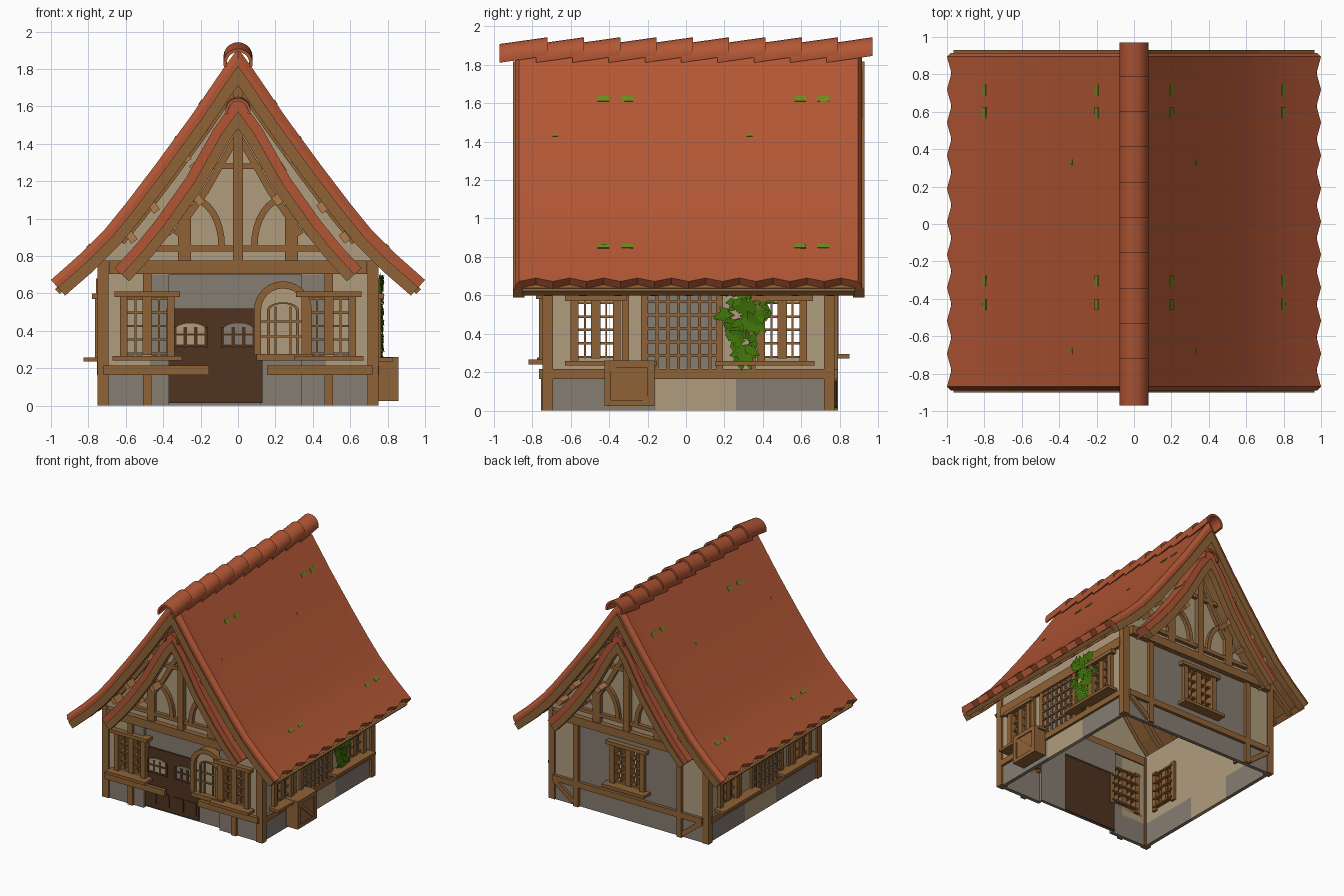
import bpy, bmesh, math, random

if "Cube" in bpy.data.objects:
    bpy.data.objects.remove(bpy.data.objects["Cube"])
random.seed(4)

def material(name, r, g, b):
    m = bpy.data.materials.new(name)
    m.diffuse_color = (r, g, b, 1)
    m.use_nodes = True
    m.node_tree.nodes["Principled BSDF"].inputs["Base Color"].default_value = m.diffuse_color
    return m

RED = material("roof tile red", .445, .094, .035)
WOOD = material("timber brown", .275, .123, .038)
LIGHT = material("light timber", .44, .20, .075)
PLASTER = material("beige plaster", .43, .335, .205)
STONE = material("grey stone", .24, .205, .165)
DARK = material("dark door wood", .082, .034, .015)
MOSS = material("moss green", .145, .26, .012)
IVY = material("ivy green", .05, .17, .003)

def make(name, bm, mat, smooth=False):
    bmesh.ops.recalc_face_normals(bm, faces=bm.faces)
    me = bpy.data.meshes.new(name)
    bm.to_mesh(me)
    bm.free()
    me.materials.append(mat)
    ob = bpy.data.objects.new(name, me)
    bpy.context.collection.objects.link(ob)
    if smooth:
        bpy.ops.object.select_all(action='DESELECT')
        ob.select_set(True)
        bpy.context.view_layer.objects.active = ob
        bpy.ops.object.shade_smooth_by_angle(angle=math.radians(25))
    return ob

def loft(name, sections, mat, smooth=False):
    bm = bmesh.new()
    rings = [[bm.verts.new(p) for p in s] for s in sections]
    n = len(rings[0])
    for a, b in zip(rings, rings[1:]):
        for i in range(n):
            bm.faces.new((a[i], a[(i+1) % n], b[(i+1) % n], b[i]))
    bm.faces.new(rings[0])
    bm.faces.new(rings[-1])
    return make(name, bm, mat, smooth)

# Side-local coordinates: u along the wall, d outwards from it, z up
SIDE = {"front": lambda u, d, z: (u, -.735-d, z), "back": lambda u, d, z: (u, .765+d, z),
        "right": lambda u, d, z: (.735+d, u, z), "left": lambda u, d, z: (-.735-d, u, z),
        "y": lambda u, d, z: (u, d, z)}

def plate(side, name, pts, d0, d1, mat, smooth=False):
    f = SIDE[side]
    return loft(name, [[f(u, d, z) for u, z in pts] for d in (d0, d1)], mat, smooth)

def box(side, name, u0, u1, z0, z1, d0, d1, mat):
    return plate(side, name, [(u0, z0), (u1, z0), (u1, z1), (u0, z1)], d0, d1, mat)

def offset(prof, o):
    out = []
    for i, (x, z) in enumerate(prof):
        a, b = prof[max(i-1, 0)], prof[min(i+1, len(prof)-1)]
        dx, dz = b[0]-a[0], b[1]-a[1]
        l = math.hypot(dx, dz)
        out.append((0, z-o*l/dx) if x == 0 and dx > 0 else (x+o*dz/l, z-o*dx/l))
    return out

def strip(prof, o0, o1, s=1):
    return [(s*x, z) for x, z in offset(prof, o0)+offset(prof, o1)[::-1]]

def bar(side, name, p, q, w, d0, d1, mat=WOOD):
    return plate(side, name, strip([p, q], -w/2, w/2), d0, d1, mat)

def wall(side, name, u0, u1, z0, z1, holes, mat, d0=-.03, d1=0):
    u = u0
    for a, b, c, e in holes:
        if a > u:
            box(side, name, u, a, z0, z1, d0, d1, mat)
        box(side, name, a, b, z0, c, d0, d1, mat)
        box(side, name, a, b, e, z1, d0, d1, mat)
        u = b
    if u1 > u:
        box(side, name, u, u1, z0, z1, d0, d1, mat)

def window(side, u0, u1, z0, z1, sill=True):
    for u in (u0, u1):
        box(side, "window_jamb", u-.02, u+.02, z0-.02, z1+.02, -.05, .03, WOOD)
    box(side, "window_header", u0-.05, u1+.05, z1, z1+.03, -.03, .045, WOOD)
    if sill:
        box(side, "window_sill", u0-.06, u1+.06, z0-.03, z0-.005, -.03, .085, WOOD)
    m = (u0+u1)/2
    box(side, "window_mullion", m-.025, m+.025, z0, z1, -.045, .015, WOOD)
    for k in (.25, .75):
        u = u0+(u1-u0)*k
        box(side, "window_bar", u-.005, u+.005, z0, z1, -.045, .005, WOOD)
    for k in (.03, .27, .5, .73, .97):
        z = z0+(z1-z0)*k
        box(side, "window_bar", u0, u1, z-.006, z+.006, -.06, .006, WOOD)

# Roof profiles (right half, apex to eave)
MAIN = [(0, 1.91), (.08, 1.80), (.25, 1.55), (.44, 1.29), (.6, 1.08), (.71, .945), (.85, .805), (1, .675)]
SMALL = [(0, 1.66), (.13, 1.48), (.28, 1.215), (.44, .99), (.55, .855), (.66, .735)]

def arc_tile(name, y0, y1, z0, z1, r):
    def ring(y, z):
        a = [math.pi*(-.08+1.16*i/12) for i in range(13)]
        pts = [(r*math.cos(t), y, z+r*math.sin(t)) for t in a]
        return pts+[(.78*r*math.cos(t), y, z+.78*r*math.sin(t)) for t in a[::-1]]
    loft(name, [ring(y0, z0), ring(y1, z1)], RED, True)

# Main roof: tiles with rolled ends and scalloped eaves, boards, barge boards, rafters
for s in (1, -1):
    secs = []
    for i in range(21):
        y = -.87+1.765*i/20
        prof = MAIN[:-1]+[(1-.022*(i % 2), .672+.02*(i % 2))]
        if i == 0:
            secs.append([(x, -.89, z) for x, z in strip(prof, .03, .055, s)])
        secs.append([(x, y, z) for x, z in strip(prof, .003*(i % 2), .055, s)])
        if i == 20:
            secs.append([(x, .915, z) for x, z in strip(prof, .03, .055, s)])
    loft("main_roof_tiles", secs, RED, True)
    plate("y", "roof_boards", strip(MAIN, .05, .075, s), -.88, .905, WOOD)
    for y0, y1 in ((-.9, -.84), (.87, .93)):
        plate("y", "barge_board", strip(MAIN, .055, .115, s), y0, y1, WOOD)
    for i in range(9):
        y = -.72+i*.184
        plate("y", "rafter", strip(MAIN, .075, .105, s), y-.02, y+.02, WOOD)
    bar("y", "eave_board", (s*.93, .645), (s*.965, .61), .035, -.85, .88, WOOD)
    # Small gable roofs and purlin ends at both fronts
    for y0, y1, b0, b1 in ((-.885, -.735, -.895, -.84), (.765, .915, .87, .925)):
        plate("y", "small_roof_tiles", strip(SMALL, 0, .05, s), y0, y1, RED, True)
        plate("y", "small_barge_board", strip(SMALL, .05, .105, s), b0, b1, WOOD)
        plate("y", "small_roof_boards", strip(SMALL, .05, .065, s), y0, y1, WOOD)
        for x, z in ((.57, .9), (.45, 1.06), (.28, 1.33), (.19, 1.48), (.37, .94), (.23, 1.27), (.21, 1.1)):
            bar("y", "purlin_end", (s*x-.016, z+.022), (s*x+.016, z-.022), .04, y0+.03, y1-.03, LIGHT)
    # Moss patches
    for x, w in ((.2, .06), (.8, .06), (.335, .03)):
        for y in ((-.43, -.305, .595, .715) if w > .05 else (-.68, .33)):
            i = max(j for j in range(7) if MAIN[j][0] < x)
            (xa, za), (xb, zb) = MAIN[i], MAIN[i+1]
            k = (zb-za)/(xb-xa)
            h = .009 if w > .05 else .005
            pr = [(q, za+(q-xa)*k) for q in (x-h, x+h)]
            plate("y", "moss", strip(pr, -.003, .006, s), y-w/2, y+w/2, MOSS)

# Ridge tiles
for i in range(10):
    y = -.97+.189*i
    arc_tile("ridge_tile", y, min(y+.25, .97), 1.83, 1.865, .078)
arc_tile("small_ridge_tile", -.9, -.74, 1.575, 1.585, .068)
arc_tile("small_ridge_tile", .77, .93, 1.585, 1.575, .068)

# Corner posts
for x in (-.722, .722):
    for y in (-.719, .745):
        box("y", "corner_post", x-.03, x+.03, 0, .775, y-.028, y+.028, WOOD)

# Gables with timber framing
for side in ("front", "back"):
    half = [p for p in offset(MAIN, .07) if p[0] < .7]+[(.72, .8), (.72, .7)]
    plate(side, "gable_panel", half+[(-x, z) for x, z in half[:0:-1]], -.03, 0, PLASTER)
    box(side, "tie_beam", -.69, .69, .705, .775, -.04, .045, WOOD)
    box(side, "gable_rail", -.47, .47, .825, .855, 0, .03, WOOD)
    box(side, "collar_beam", -.2, .2, 1.265, 1.295, 0, .03, WOOD)
    box(side, "king_post", -.027, .027, .775, 1.74, 0, .04, WOOD)
    for s in (1, -1):
        box(side, "gable_post", s*.285-.035, s*.285+.035, .775, 1.16, 0, .03, WOOD)
        plate(side, "wall_rafter", strip(MAIN[:6], .08, .13, s), 0, .03, WOOD)
        plate(side, "small_wall_rafter", strip(SMALL[:4], .11, .145, s), 0, .03, WOOD)
        curve = [(.25-.18*math.cos(t), .855+.27*math.sin(t)) for t in [i*math.pi/16 for i in range(9)]]
        plate(side, "curved_brace", strip(curve, 0, .035, s), 0, .03, WOOD)

# Front wall: side bays with windows, recessed middle with door
for s in (1, -1):
    h = sorted((s*.36, s*.61))
    a, b = sorted((s*.47, s*.7))
    g0, g1 = (.34, .47) if s > 0 else (-.47, -.37)
    wall("front", "front_wall", a, b, .19, .71, [(max(h[0], a), min(h[1], b), .27, .58)], PLASTER)
    wall("front", "front_wall_inner", g0, g1, .19, .71, [(max(h[0], g0), min(h[1], g1), .27, .58)], STONE)
    box("front", "front_plinth", min(a, g0), max(b, g1), 0, .19, -.03, 0, STONE)
    window("front", h[0], h[1], .27, .58)
    box("front", "front_post_low", s*.485-.023, s*.485+.023, 0, .2, -.01, .02, WOOD)
    box("front", "front_post_high", s*.485-.023, s*.485+.023, .6, .71, -.01, .02, WOOD)
wall("front", "entrance_wall", -.38, .36, 0, .71, [(-.38, .12, 0, .5)], STONE, -.06, -.035)
box("front", "front_beam_left", -.72, -.155, .165, .215, 0, .03, WOOD)
box("front", "front_beam_right", .155, .72, .165, .215, 0, .03, WOOD)

# Double door with arched lights
def arch(c, w, z0, zs, h):
    top = [(c+w*math.cos(t), zs+h*math.sin(t)) for t in [i*math.pi/12 for i in range(13)]]
    return [(c+w, z0)]+top+[(c-w, z0)]

for c, glass in ((-.254, PLASTER), (.002, STONE)):
    box("front", "door_leaf", c-.128, c+.128, .015, .52, -.045, -.02, DARK)
    plate("front", "door_light", arch(c, .085, .32, .4, .04), -.02, -.014, glass)
    for u in (-.085, -.028, .028, .085):
        box("front", "door_light_bar", c+u-.009, c+u+.009, .31, .42, -.016, -.009, DARK)
    for z in (.32, .38):
        box("front", "door_light_bar", c-.09, c+.09, z-.006, z+.006, -.016, -.009, DARK)
    for u in (-.06, .06):
        box("front", "door_panel", c+u-.05, c+u+.05, .05, .16, -.02, -.012, DARK)

# Arched window beside the door
plate("front", "arch_glazing", arch(.24, .13, .26, .5, .13), -.03, -.005, PLASTER)
for w, t, d in ((.155, .038, .03), (.085, .016, .012)):
    o, i = arch(.24, w, .27, .51, w*(1 if w > .1 else .5)), arch(.24, w-t, .27, .51, (w-t)*(1 if w > .1 else .5))
    plate("front", "arch_frame", o+i[::-1], -.035, d, WOOD)
box("front", "arch_sill", .1, .4, .24, .275, -.02, .04, WOOD)
for u in (.2, .28):
    box("front", "arch_bar", u-.005, u+.005, .27, .53, -.02, .004, WOOD)
for z in (.37, .45):
    box("front", "arch_bar", .12, .36, z-.006, z+.006, -.02, .005, WOOD)

# Back wall with one window, beam and braces
wall("back", "back_wall_middle", -.47, .47, .19, .71, [(-.14, .14, .3, .62)], STONE)
window("back", -.14, .14, .3, .62)
box("back", "back_plinth", -.7, .7, 0, .19, -.03, 0, STONE)
box("back", "back_beam", -.7, .7, .165, .215, -.01, .025, WOOD)
for s in (1, -1):
    box("back", "back_wall_side", min(s*.47, s*.7), max(s*.47, s*.7), .19, .71, -.03, 0, PLASTER)
    box("back", "back_post", s*.485-.023, s*.485+.023, 0, .71, -.01, .025, WOOD)
    p, q = ((.51, .03), (.69, .17)) if s > 0 else ((-.69, .17), (-.51, .03))
    bar("back", "back_brace", p, q, .04, 0, .022)

# Side walls: two windows and a lattice bay each
for side in ("right", "left"):
    wall(side, "side_wall", -.7, .73, .19, .79, [(-.58, -.36, .27, .57), (.39, .61, .27, .57)], PLASTER)
    box(side, "lattice_back", -.2, .16, .22, .6, -.02, .004, STONE)
    for a, b, m in ((-.7, -.16, STONE), (-.16, .26, PLASTER), (.26, .73, STONE)):
        box(side, "side_plinth", a, b, 0, .19, -.03, 0, m)
    box(side, "side_beam", -.7, .73, .165, .215, -.01, .02, WOOD)
    box(side, "side_top_beam", -.7, .73, .6, .68, -.01, .025, WOOD)
    window(side, -.58, -.36, .27, .57, False)
    window(side, .39, .61, .27, .57, False)
    for a, b in ((-.63, -.15), (.15, .67)):
        box(side, "side_sill", a, b, .235, .258, -.02, .09, WOOD)
    for u in (-.315, -.215, .175, .345):
        box(side, "side_post", u-.018, u+.018, .2, .62, 0, .02, WOOD)
    for i in range(6):
        u = -.15+i*.055
        box(side, "lattice_upright", u-.008, u+.008, .215, .6, .004, .016, WOOD)
    for i in range(5):
        box(side, "lattice_rail", -.2, .16, .28+i*.07, .294+i*.07, .004, .02, WOOD)

# Ivy on the right wall
bm = bmesh.new()
for i in range(110):
    z = .22+.46*random.random()**.6
    k = (z-.2)/.4
    u = .3+random.uniform(-.13, .13)*min(1, max(.15, k*1.2))
    d = .745+random.uniform(.012, .03)
    t, r = random.uniform(0, 6.28), random.uniform(.035, .06)
    vs = [bm.verts.new((d+.008*math.cos(3*a), u+q*r*math.cos(a+t), z+q*r*math.sin(a+t)))
          for a, q in ((0, 1), (1.57, .5), (3.14, .8), (4.71, .5))]
    bm.faces.new(vs)
make("ivy", bm, IVY)

# Crate against the right wall
box("right", "crate", -.42, -.17, .03, .25, .02, .115, WOOD)
for a, b, c, e in ((-.425, -.165, .025, .055), (-.425, -.165, .225, .26), (-.425, -.39, .025, .26), (-.2, -.165, .025, .26)):
    box("right", "crate_frame", a, b, c, e, .015, .124, WOOD)
bar("right", "crate_diagonal", (-.39, .225), (-.2, .055), .03, .11, .121)
